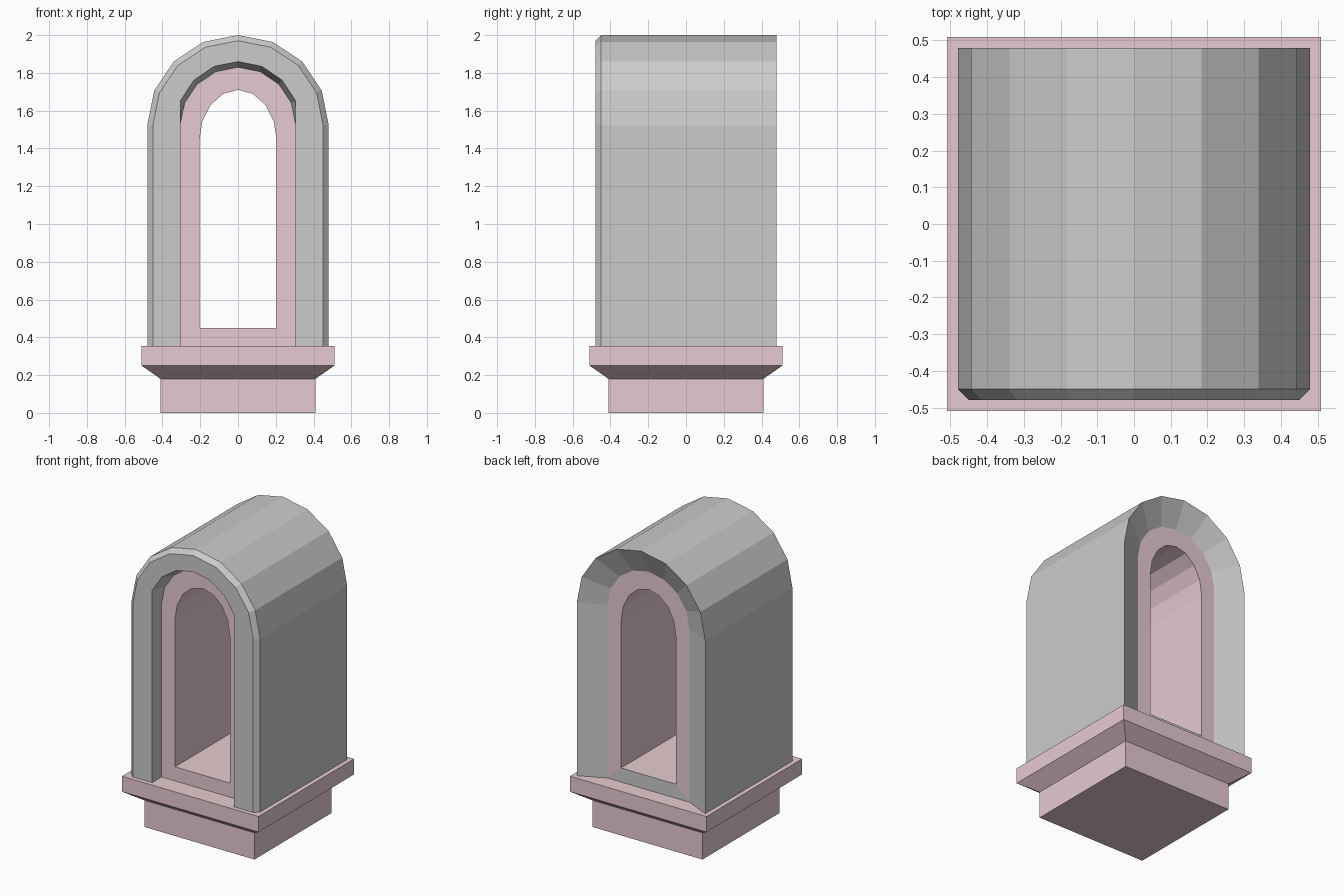
import bpy, math

if "Cube" in bpy.data.objects:
    bpy.data.objects.remove(bpy.data.objects["Cube"])

pink = bpy.data.materials.new("pink_stone")
pink.diffuse_color = (0.8, 0.6, 0.64, 1)
pink.use_nodes = True
pink.node_tree.nodes["Principled BSDF"].inputs["Base Color"].default_value = pink.diffuse_color


def make(name, verts, faces, mat=None):
    me = bpy.data.meshes.new(name)
    me.from_pydata(verts, [], faces)
    me.update()
    ob = bpy.data.objects.new(name, me)
    bpy.context.collection.objects.link(ob)
    if mat:
        me.materials.append(mat)
    return ob


def arch(y, half, spring, rise, bottom, clip=9.0):
    """Round-topped outline at depth y, from the right foot over to the left foot."""
    pts = [(min(half, clip), y, bottom)]
    for i in range(9):
        a = math.pi * i / 8
        x = half * math.cos(a)
        pts.append((max(-clip, min(clip, x)), y, spring + rise * math.sin(a)))
    pts.append((-min(half, clip), y, bottom))
    return pts


def loft(rings, closed):
    """Join successive outlines with quads; closed also joins the feet."""
    n = len(rings[0])
    verts = [p for r in rings for p in r]
    faces = []
    for k in range(len(rings) - 1):
        a, b = k * n, (k + 1) * n
        for i in range(n if closed else n - 1):
            j = (i + 1) % n
            faces.append((a + i, b + i, b + j, a + j))
    return verts, faces


# Pedestal: stacked square outlines with a flared underside
verts, faces = [], []
levels = [(0.41, 0), (0.41, 0.18), (0.51, 0.25), (0.51, 0.355)]
for h, z in levels:
    verts += [(-h, -h, z), (h, -h, z), (h, h, z), (-h, h, z)]
for k in range(len(levels) - 1):
    for i in range(4):
        j = (i + 1) % 4
        faces.append((4 * k + i, 4 * k + j, 4 * k + 4 + j, 4 * k + 4 + i))
faces += [(3, 2, 1, 0), (12, 13, 14, 15)]
make("pedestal", verts, faces, pink)

# Hood: recessed front reveal, chamfered front rim, funnelled back
FOOT, FRONT, BACK = 0.355, -0.38, 0.40
make("arched_hood", *loft([
    arch(FRONT, 0.305, 1.525, 0.305, FOOT),
    arch(-0.48, 0.33, 1.525, 0.335, FOOT, clip=0.305),
    arch(-0.48, 0.45, 1.525, 0.445, FOOT),
    arch(-0.45, 0.48, 1.525, 0.475, FOOT),
    arch(0.48, 0.48, 1.525, 0.475, FOOT),
    arch(BACK, 0.305, 1.525, 0.305, FOOT)], False))

# Inner frame with the open tunnel through it
verts, faces = loft([
    arch(BACK, 0.305, 1.525, 0.305, FOOT),
    arch(BACK, 0.205, 1.44, 0.27, 0.45),
    arch(FRONT, 0.205, 1.44, 0.27, 0.45),
    arch(FRONT, 0.305, 1.525, 0.305, FOOT)], True)
sill = faces.pop(10)
make("tunnel_frame", verts, faces, pink)

# Grey sill panel below the back opening
make("back_sill", [verts[i] for i in sill], [(0, 1, 2, 3)])
